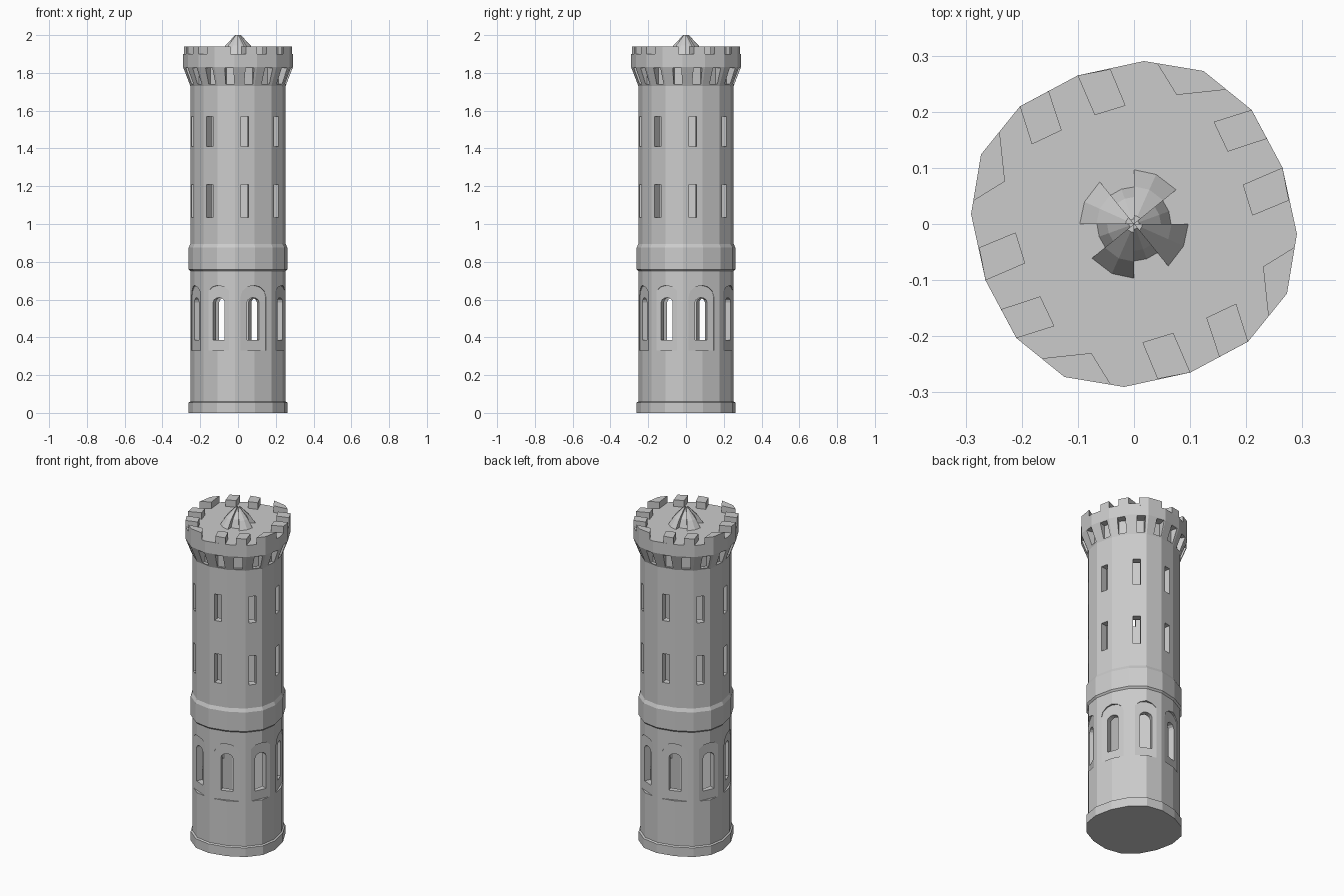
import bpy
from math import sin, cos, radians, pi

if "Cube" in bpy.data.objects:
    bpy.data.objects.remove(bpy.data.objects["Cube"])

# One quadrant of the slightly irregular 16-sided plan (repeats every 90 degrees)
QUAD = [(0.2647, 0.1004), (0.2096, 0.2034), (0.124, 0.2726), (0.0178, 0.2904)]
BODY, BASE, TOP = 0.868, 0.90, 1.0


def turn(p, a):
    return (p[0] * cos(a) - p[1] * sin(a), p[0] * sin(a) + p[1] * cos(a))


PLAN = [turn(p, k * pi / 2) for k in range(4) for p in QUAD]


class Builder:
    """Collects closed lofts into one mesh object."""

    def __init__(self, name):
        self.name, self.v, self.f = name, [], []

    def loft(self, rings):
        b, n = len(self.v), len(rings[0])
        for r in rings:
            self.v += r
        for k in range(len(rings) - 1):
            for i in range(n):
                j = (i + 1) % n
                self.f.append((b + k * n + i, b + k * n + j,
                               b + (k + 1) * n + j, b + (k + 1) * n + i))
        self.f.append(tuple(b + i for i in reversed(range(n))))
        self.f.append(tuple(b + (len(rings) - 1) * n + i for i in range(n)))

    def radial_prism(self, deg, outline, r0, r1):
        # outline is (tangent, z), counter-clockwise seen from outside
        a = radians(deg)
        self.loft([[(*turn((r, t), a), z) for t, z in outline] for r in (r0, r1)])

    def done(self):
        m = bpy.data.meshes.new(self.name)
        m.from_pydata(self.v, [], self.f)
        o = bpy.data.objects.new(self.name, m)
        bpy.context.collection.objects.link(o)
        return o


def plan_ring(s, z):
    return [(x * s, y * s, z) for x, y in PLAN]


def rect(w, z0, z1):
    return [(-w / 2, z0), (w / 2, z0), (w / 2, z1), (-w / 2, z1)]


def arch(w, z0, spring, top):
    pts = [(-w / 2, z0), (w / 2, z0)]
    return pts + [(w / 2 * cos(i * pi / 6), spring + (top - spring) * sin(i * pi / 6))
                  for i in range(7)]


def cut(target, builder):
    c = builder.done()
    c.hide_render = True
    m = target.modifiers.new("cut", 'BOOLEAN')
    m.operation, m.solver, m.object = 'DIFFERENCE', 'EXACT', c
    bpy.context.view_layer.objects.active = target
    bpy.ops.object.modifier_apply(modifier=m.name)
    bpy.data.objects.remove(c)


# Tower shell: plinth, shaft, belt, flared crown
b = Builder("tower_shell")
b.loft([plan_ring(s, z) for s, z in [
    (BASE, 0), (BASE, 0.055), (BODY, 0.06), (BODY, 0.75), (BASE, 0.76),
    (BASE, 0.875), (BODY, 0.895), (BODY, 1.73), (TOP, 1.83), (TOP, 1.90)]])
tower = b.done()

# Hollow interior
core = Builder("core_cutter")
core.loft([plan_ring(0.72, 0.12), plan_ring(0.72, 1.82)])
cut(tower, core)

# Arched recessed panels, lower window openings, upper slits, crown slots
panels, openings = Builder("panel_cutter"), Builder("window_cutter")
slits, slots = Builder("slit_cutter"), Builder("slot_cutter")
for k in range(4):
    for deg, r in ((20, 0.233), (65.5, 0.244)):
        panels.radial_prism(deg + 90 * k, arch(0.142, 0.33, 0.615, 0.675), r, 0.4)
        openings.radial_prism(deg + 90 * k, arch(0.068, 0.385, 0.585, 0.61), 0.15, 0.4)
    for deg in (8.5, 53.5):
        for z0, z1 in ((1.035, 1.21), (1.41, 1.57)):
            slits.radial_prism(deg + 90 * k, rect(0.042, z0, z1), 0.15, 0.4)
    for j in range(4):
        slots.radial_prism(13 + 22.5 * j + 90 * k, rect(0.046, 1.74, 1.825), 0.237, 0.4)
for c in (panels, openings, slits, slots):
    cut(tower, c)

# Merlons: three footprints per quadrant, one of them wrapping a corner
FOOT = [
    [(0.194, 0.07), (0.211, 0.015), (0.276, 0.042), QUAD[0]],
    [(0.142, 0.182), (0.167, 0.129), (0.237, 0.152), QUAD[1]],
    [(0.041, 0.2865), (0.076, 0.23), (0.165, 0.2395), QUAD[2]],
]
b = Builder("merlons")
for k in range(4):
    for foot in FOOT:
        q = [turn(p, k * pi / 2) for p in foot]
        b.loft([[(x, y, z) for x, y in q] for z in (1.89, 1.94)])
b.done()

# Umbrella roof: alternating wide and narrow wedges
b = Builder("roof_cap")


def wedge(angles, profile):
    b.loft([[(0, 0, z)] + [(r * cos(radians(a)), r * sin(radians(a)), z) for a in angles]
            for r, z in profile])


for k in range(4):
    o = 90 * k
    wedge([39 + o, 66 + o, 90 + o], [(0.1, 1.895), (0.067, 1.945), (0.015, 2.0)])
    wedge([0 + o, 20 + o, 39 + o], [(0.068, 1.895), (0.048, 1.945), (0.009, 1.994)])
b.done()
